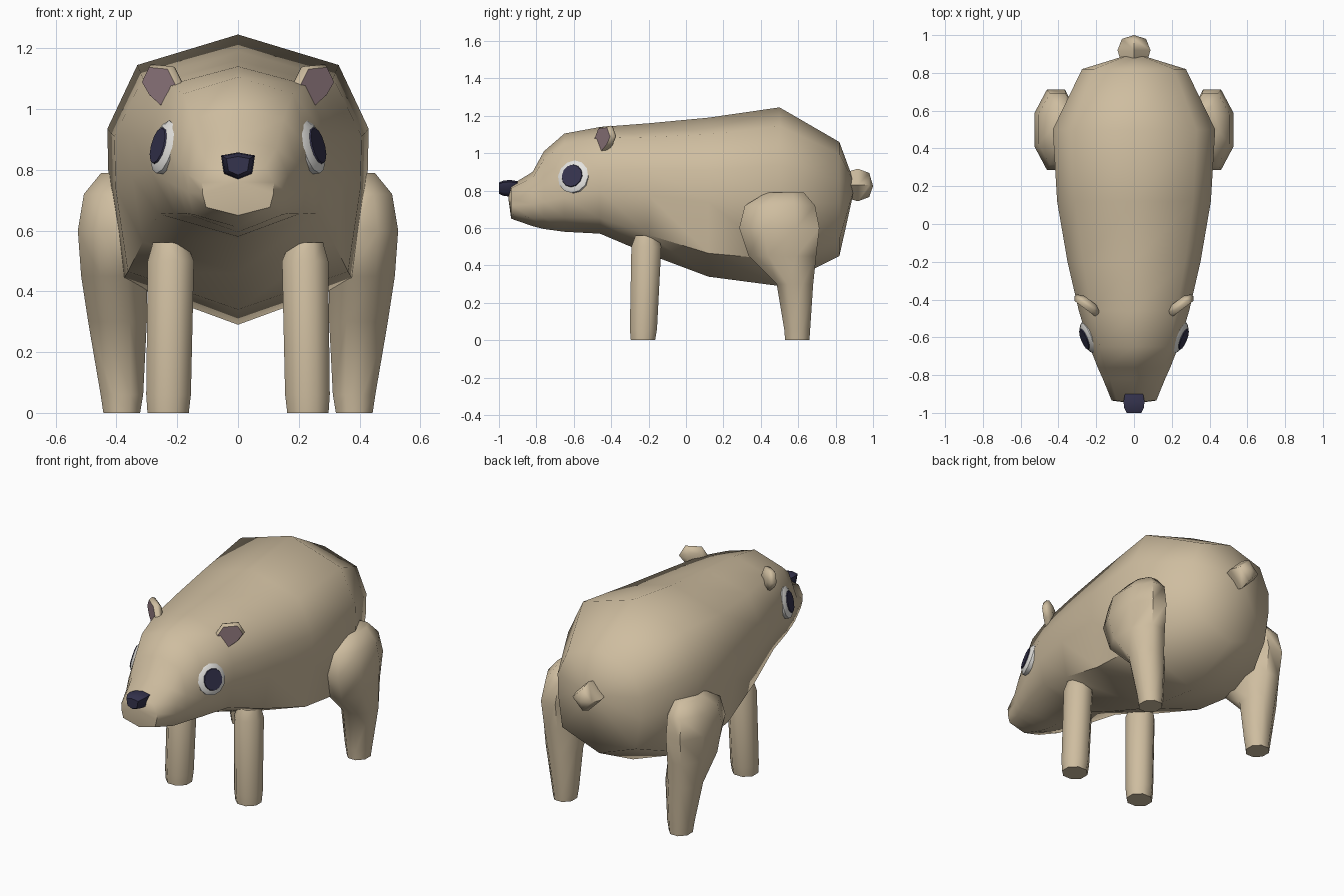
import bpy, bmesh, math
from mathutils import Vector

if "Cube" in bpy.data.objects:
    bpy.data.objects.remove(bpy.data.objects["Cube"])


def material(name, rgb):
    m = bpy.data.materials.new(name)
    m.diffuse_color = (*rgb, 1)
    m.use_nodes = True
    m.node_tree.nodes["Principled BSDF"].inputs["Base Color"].default_value = m.diffuse_color
    return m


TAN = material("tan fur", (0.62, 0.51, 0.35))
DARK = material("dark navy", (0.035, 0.033, 0.075))
WHITE = material("eye white", (0.78, 0.77, 0.74))
MAUVE = material("inner ear mauve", (0.28, 0.19, 0.21))


def loft(name, rings, mats, start=None, end=None, angle=60, rule=None):
    """Skin matching rings; ends close as a flat cap or fan to a point."""
    bm = bmesh.new()
    rows = [[bm.verts.new(p) for p in r] for r in rings]
    n = len(rows[0])
    for a, b in zip(rows, rows[1:]):
        for i in range(n):
            j = (i + 1) % n
            bm.faces.new((a[i], a[j], b[j], b[i]))
    for row, tip in ((rows[0], start), (rows[-1], end)):
        if tip is None:
            bm.faces.new(row)
        else:
            t = bm.verts.new(tip)
            for i in range(n):
                bm.faces.new((row[i], row[(i + 1) % n], t))
    bmesh.ops.recalc_face_normals(bm, faces=bm.faces)
    if rule:
        for f in bm.faces:
            f.material_index = rule(f)
    me = bpy.data.meshes.new(name)
    bm.to_mesh(me)
    bm.free()
    for m in mats:
        me.materials.append(m)
    ob = bpy.data.objects.new(name, me)
    bpy.context.collection.objects.link(ob)
    bpy.ops.object.select_all(action='DESELECT')
    ob.select_set(True)
    bpy.context.view_layer.objects.active = ob
    bpy.ops.object.shade_smooth_by_angle(angle=math.radians(angle))
    return ob


def body_ring(y, top, bottom, hw, side):
    """Ten-sided section: ridge, shoulder, two flank points, belly corner, keel."""
    half = [(0, 1), (0.77, 0.895), (1, side), (0.99, side - 0.2), (0.89, 0.147), (0, 0)]
    pts = half + [(-x, f) for x, f in half[-2:0:-1]]
    return [(x * hw, y, bottom + f * (top - bottom)) for x, f in pts]


# Body and head: y, top, bottom, half width, flank height
sections = [
    (-0.935, 0.83, 0.65, 0.118, 0.6),
    (-0.82, 0.90, 0.61, 0.165, 0.6),
    (-0.76, 1.01, 0.595, 0.192, 0.55),
    (-0.65, 1.105, 0.58, 0.235, 0.55),
    (-0.46, 1.14, 0.57, 0.292, 0.6),
    (-0.20, 1.16, 0.46, 0.352, 0.65),
    (0.12, 1.19, 0.34, 0.407, 0.67),
    (0.50, 1.245, 0.29, 0.43, 0.675),
    (0.82, 1.06, 0.45, 0.275, 0.66),
]
loft("body", [body_ring(*s) for s in sections], [TAN],
     start=(0, -0.95, 0.76), end=(0, 0.905, 0.83))


def leg_ring(z, x0, x1, y0, y1, s):
    """Eight-sided horizontal section filling the given box."""
    k = 1 / math.cos(math.pi / 8)
    ring = []
    for i in range(8):
        a = math.pi * (i + 0.5) / 4
        ring.append((s * ((x0 + x1) / 2 + k * math.cos(a) * (x1 - x0) / 2),
                     (y0 + y1) / 2 + k * math.sin(a) * (y1 - y0) / 2, z))
    return ring


# Legs: z, x range, y range
front_leg = [
    (0, 0.162, 0.298, -0.295, -0.165),
    (0.06, 0.155, 0.302, -0.30, -0.155),
    (0.50, 0.145, 0.297, -0.292, -0.132),
    (0.56, 0.17, 0.28, -0.27, -0.15),
]
hind_leg = [
    (0, 0.322, 0.443, 0.53, 0.66),
    (0.06, 0.312, 0.452, 0.525, 0.664),
    (0.30, 0.30, 0.493, 0.485, 0.68),
    (0.45, 0.30, 0.516, 0.335, 0.696),
    (0.60, 0.30, 0.527, 0.285, 0.713),
    (0.72, 0.30, 0.507, 0.315, 0.69),
    (0.79, 0.33, 0.45, 0.43, 0.63),
]

# Ear outline as (x, z), and the plane it lies in
ear_outline = [(0.18, 1.07), (0.215, 1.14), (0.287, 1.147),
               (0.314, 1.09), (0.285, 1.04), (0.235, 0.995)]
ear_normal = Vector((0.6, -0.8, 0))
ear_center = Vector((0.248, -0.432, 1.08))


def ear_ring(scale, depth, s):
    ring = []
    for x, z in ear_outline:
        dx = (x - ear_center.x) * scale
        p = ear_center + Vector((dx, dx * 0.75, (z - ear_center.z) * scale))
        p += ear_normal * depth
        ring.append((p.x * s, p.y, p.z))
    return ring


# Eye disc plane
eye_n = Vector((0.9, -0.36, 0.25)).normalized()
eye_u = Vector((0.36, 0.9, 0)).normalized()
eye_v = eye_n.cross(eye_u)
eye_center = Vector((0.243, -0.602, 0.874))


def eye_ring(ru, rv, depth, s):
    ring = []
    for i in range(12):
        a = math.tau * i / 12
        p = eye_center + eye_n * depth + eye_u * ru * math.cos(a) + eye_v * rv * math.sin(a)
        ring.append((p.x * s, p.y, p.z))
    return ring


for s, side in ((1, "right"), (-1, "left")):
    loft(f"front_leg_{side}", [leg_ring(*r, s) for r in front_leg], [TAN])
    loft(f"hind_leg_{side}", [leg_ring(*r, s) for r in hind_leg], [TAN])

    # Ear: tan shell with a mauve front face
    def inner(f, s=s):
        n = Vector((f.normal.x * s, f.normal.y, f.normal.z))
        return 1 if n.dot(ear_normal) > 0.9 else 0
    loft(f"ear_{side}", [ear_ring(0.55, -0.032, s), ear_ring(0.95, -0.015, s),
                         ear_ring(1, 0.0, s), ear_ring(0.85, 0.02, s)],
         [TAN, MAUVE], rule=inner)

    # Eye: low white dome with a dark pupil plate
    loft(f"eye_{side}", [eye_ring(0.083, 0.085, -0.03, s), eye_ring(0.087, 0.09, 0.005, s),
                         eye_ring(0.062, 0.068, 0.02, s)], [WHITE])
    loft(f"pupil_{side}", [eye_ring(0.06, 0.063, 0.019, s),
                           eye_ring(0.057, 0.06, 0.025, s)], [DARK])

# Nose: six-sided block
nose_outline = [(0, 0.857), (0.056, 0.847), (0.046, 0.787),
                (0, 0.768), (-0.046, 0.787), (-0.056, 0.847)]
loft("nose", [[(x * k, y, 0.815 + (z - 0.815) * k) for x, z in nose_outline]
              for y, k in ((-1.0, 0.68), (-0.975, 0.92), (-0.94, 1.0), (-0.90, 0.85))], [DARK])

# Tail: four-sided rounded stub
loft("tail", [[(r * math.cos(a), y, 0.83 + r * math.sin(a))
               for a in (0, math.pi / 2, math.pi, 3 * math.pi / 2)]
              for y, r in ((0.86, 0.07), (0.92, 0.087), (0.98, 0.064))],
     [TAN], end=(0, 1.0, 0.825), angle=75)
